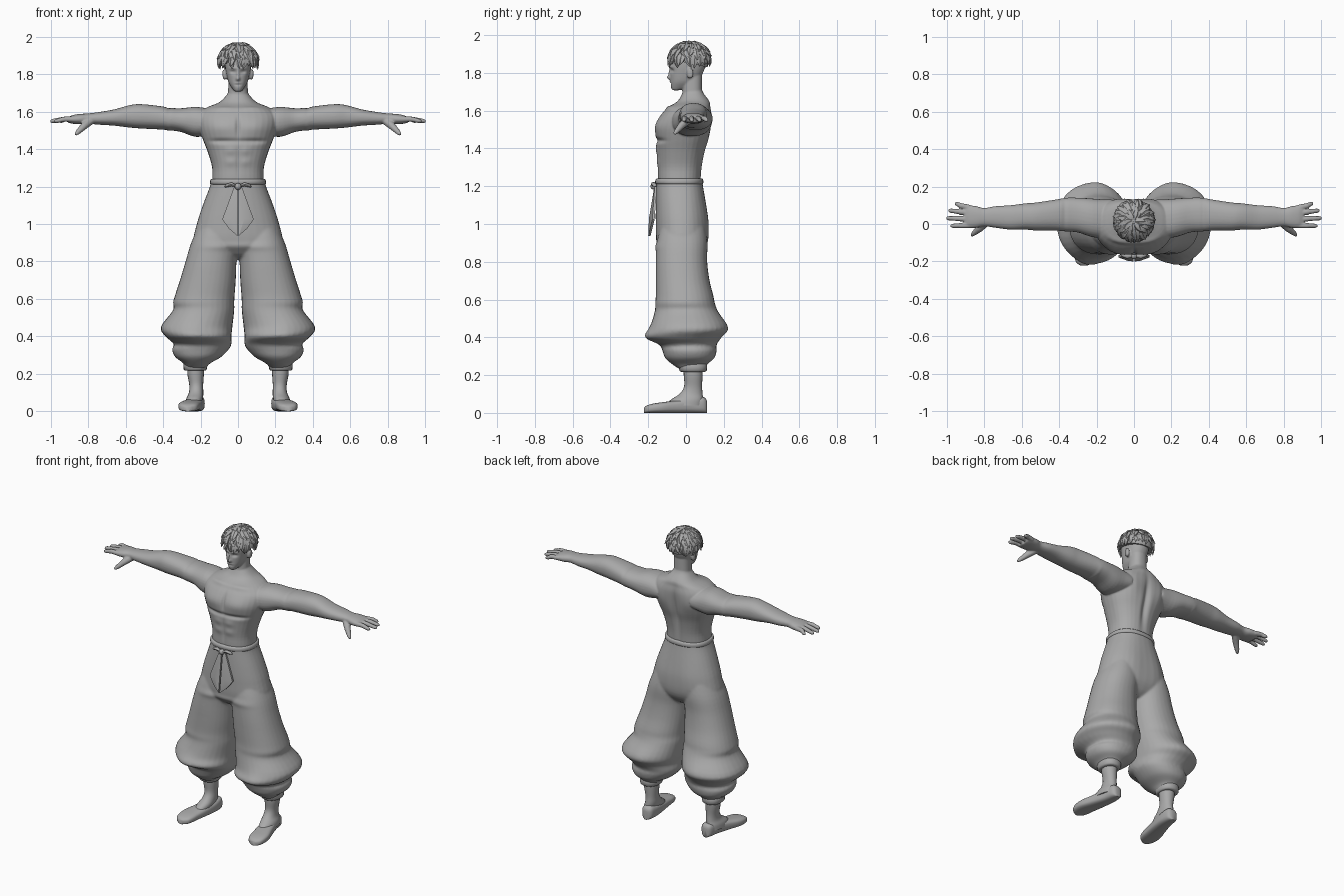
import bpy, bmesh, math, random
from mathutils import Vector

if "Cube" in bpy.data.objects:
    bpy.data.objects.remove(bpy.data.objects["Cube"])

random.seed(4)
grey = bpy.data.materials.new("plain grey")
grey.diffuse_color = (0.4, 0.4, 0.4, 1)
grey.use_nodes = True
grey.node_tree.nodes["Principled BSDF"].inputs["Base Color"].default_value = grey.diffuse_color


def add_object(name, bm, angle=50):
    bmesh.ops.recalc_face_normals(bm, faces=bm.faces)
    me = bpy.data.meshes.new(name)
    bm.to_mesh(me)
    bm.free()
    me.materials.append(grey)
    ob = bpy.data.objects.new(name, me)
    bpy.context.collection.objects.link(ob)
    bpy.ops.object.select_all(action='DESELECT')
    ob.select_set(True)
    bpy.context.view_layer.objects.active = ob
    bpy.ops.object.shade_smooth_by_angle(angle=math.radians(angle))
    return ob


def skin(bm, rings):
    loops = [[bm.verts.new(p) for p in r] for r in rings]
    n = len(loops[0])
    for a, b in zip(loops, loops[1:]):
        for i in range(n):
            bm.faces.new((a[i], a[(i + 1) % n], b[(i + 1) % n], b[i]))
    bm.faces.new(loops[0])
    bm.faces.new(loops[-1])


def smooth_rows(rows, steps):
    """Catmull-Rom interpolation of section rows."""
    rows = [Vector(r) for r in rows]
    out = []
    for i in range(len(rows) - 1):
        p0, p1, p2, p3 = rows[max(i - 1, 0)], rows[i], rows[i + 1], rows[min(i + 2, len(rows) - 1)]
        for k in range(steps):
            t = k / steps
            out.append(0.5 * (2 * p1 + (p2 - p0) * t + (2 * p0 - 5 * p1 + 4 * p2 - p3) * t * t
                              + (3 * p1 - p0 - 3 * p2 + p3) * t ** 3))
    return out + [rows[-1]]


def loft(bm, axis, rows, side=1, power=2.3, sides=32, steps=4):
    """Rows are (position, a0, a1, b0, b1): section bounds along an axis."""
    rings = []
    for t, a0, a1, b0, b1 in smooth_rows(rows, steps):
        ring = []
        for i in range(sides):
            w = 2 * math.pi * i / sides
            c, s = math.cos(w), math.sin(w)
            a = (a0 + a1) / 2 + (a1 - a0) / 2 * math.copysign(abs(c) ** (2 / power), c)
            b = (b0 + b1) / 2 + (b1 - b0) / 2 * math.copysign(abs(s) ** (2 / power), s)
            x, y, z = {'X': (t, a, b), 'Y': (a, t, b), 'Z': (a, b, t)}[axis]
            ring.append((side * x, y, z))
        rings.append(ring)
    skin(bm, rings)


def centred(rows):
    return [(z, -w, w, y0, y1) for z, w, y0, y1 in rows]


def tube(bm, points, radii, sides=8, flat=1.0, out=Vector((0, 0, 1))):
    """Tapered tube; flat squashes it along the out direction."""
    points = [Vector(p) for p in points]
    rings = []
    for i, (p, r) in enumerate(zip(points, radii)):
        d = (points[min(i + 1, len(points) - 1)] - points[max(i - 1, 0)]).normalized()
        u = d.cross(out).normalized()
        v = u.cross(d)
        rings.append([p + u * r * math.cos(2 * math.pi * k / sides)
                      + v * r * flat * math.sin(2 * math.pi * k / sides) for k in range(sides)])
    skin(bm, rings)


def fuse(ob, voxel, iterations):
    """Merge overlapping volumes into a single surface."""
    m = ob.modifiers.new("fuse", 'REMESH')
    m.mode, m.voxel_size, m.use_smooth_shade = 'VOXEL', voxel, True
    s = ob.modifiers.new("relax", 'SMOOTH')
    s.factor, s.iterations = 0.5, iterations
    me = bpy.data.meshes.new_from_object(ob.evaluated_get(bpy.context.evaluated_depsgraph_get()))
    ob.modifiers.clear()
    ob.data = me
    if not me.materials:
        me.materials.append(grey)


def sculpt(ob, strokes):
    """Soft pushes: centre, radius, offset; off-centre strokes are mirrored."""
    for c, r, push in strokes:
        for s in ((1, -1) if c[0] else (1,)):
            for v in ob.data.vertices:
                d = sum(((p - q) / k) ** 2 for p, q, k in zip(v.co, (s * c[0], c[1], c[2]), r))
                if d < 6:
                    v.co += Vector((s * push[0], push[1], push[2])) * math.exp(-d)


# Body: torso, neck, head, arms and hands
bm = bmesh.new()
loft(bm, 'Z', centred([
    (1.10, .13, -.13, .07), (1.22, .137, -.148, .078), (1.30, .138, -.15, .085),
    (1.38, .16, -.155, .10), (1.45, .187, -.16, .12), (1.52, .21, -.155, .13),
    (1.58, .21, -.13, .135), (1.62, .17, -.09, .13), (1.65, .10, -.045, .125),
    (1.69, .06, -.02, .095), (1.71, .05, -.015, .085)]))
loft(bm, 'Z', centred([(1.60, .06, -.03, .09), (1.68, .054, -.02, .085), (1.80, .05, -.02, .085)]))
loft(bm, 'Z', centred([
    (1.708, .018, -.072, -.035), (1.725, .032, -.08, .02), (1.755, .050, -.082, .06),
    (1.80, .062, -.084, .09), (1.85, .070, -.084, .105), (1.90, .068, -.075, .10),
    (1.94, .045, -.04, .075)]))
for s in (1, -1):
    loft(bm, 'X', [
        (.12, -.08, .12, 1.48, 1.61), (.22, -.07, .135, 1.465, 1.625), (.30, -.045, .14, 1.49, 1.618),
        (.36, -.04, .14, 1.50, 1.62), (.42, -.035, .13, 1.505, 1.63), (.52, -.035, .115, 1.51, 1.64),
        (.58, -.03, .11, 1.515, 1.634), (.66, -.03, .10, 1.525, 1.612), (.74, -.02, .095, 1.53, 1.598),
        (.80, -.012, .085, 1.535, 1.59), (.84, -.02, .095, 1.533, 1.588), (.88, -.022, .10, 1.535, 1.582),
        (.905, -.015, .10, 1.54, 1.572)], s)
    for base, tip, length in ((.088, .11, .957), (.058, .073, .992), (.025, .032, 1.003), (-.007, -.010, .98)):
        pts = [(s * x, base + (tip - base) * t, z) for x, t, z in
               ((.88, 0, 1.559), (.925, .45, 1.56), (length - .012, .9, 1.55), (length, 1, 1.547))]
        tube(bm, pts, (.016, .0145, .012, .007))
    tube(bm, [(s * .79, .01, 1.55), (s * .825, -.025, 1.52), (s * .855, -.05, 1.49), (s * .868, -.062, 1.477)],
         (.024, .02, .014, .008))
    loft(bm, 'X', [(.055, .005, .03, 1.775, 1.81), (.075, .005, .04, 1.77, 1.825),
                   (.082, .015, .035, 1.785, 1.82)], s, sides=12, steps=2)
body = add_object("body", bm)
fuse(body, .005, 3)
sculpt(body, [
    ((.09, -.14, 1.52), (.08, .06, .05), (0, -.013, 0)),      # chest
    ((.09, -.15, 1.442), (.09, .05, .013), (0, .012, 0)),     # chest crease
    ((0, -.16, 1.52), (.012, .05, .06), (0, .012, 0)),        # breastbone
    ((0, -.16, 1.32), (.010, .05, .09), (0, .006, 0)),        # belly line
    ((.04, -.15, 1.39), (.03, .05, .022), (0, -.005, 0)),     # belly muscles
    ((.04, -.15, 1.33), (.03, .05, .022), (0, -.005, 0)),
    ((0, .13, 1.42), (.02, .07, .15), (0, -.02, 0)),          # spine
    ((.11, .12, 1.52), (.06, .05, .07), (0, .012, 0)),        # shoulder blade
    ((.09, -.10, 1.615), (.08, .05, .012), (0, -.006, .006)), # collar bone
    ((.37, .05, 1.565), (.012, .10, .10), (0, 0, -.004)),     # arm crease
    ((.028, -.085, 1.812), (.018, .03, .010), (0, .011, 0)),  # eye socket
    ((.028, -.085, 1.832), (.022, .03, .006), (0, -.005, 0)), # brow
    ((0, -.085, 1.80), (.007, .03, .025), (0, -.010, 0)),     # nose bridge
    ((0, -.085, 1.775), (.010, .03, .011), (0, -.017, 0)),    # nose tip
    ((0, -.085, 1.751), (.016, .02, .005), (0, -.005, 0)),    # lips
    ((0, -.085, 1.744), (.018, .02, .004), (0, .005, 0))])    # mouth

# Baggy trousers
bm = bmesh.new()
loft(bm, 'Z', centred([
    (1.235, .143, -.156, .085), (1.2, .15, -.158, .09), (1.1, .188, -.16, .105), (1.0, .22, -.16, .115),
    (.9, .235, -.155, .112), (.84, .16, -.12, .08), (.81, .06, -.06, .04)]))
for s in (1, -1):
    loft(bm, 'Z', [
        (1.0, .03, .205, -.13, .09), (.90, 0, .25, -.155, .11), (.80, .008, .28, -.16, .112),
        (.70, .012, .31, -.16, .125), (.62, .018, .336, -.16, .145), (.58, .02, .347, -.163, .153),
        (.54, .02, .347, -.165, .168), (.45, .03, .412, -.19, .215), (.40, .035, .387, -.208, .185),
        (.36, .035, .343, -.14, .162), (.33, .05, .352, -.125, .162), (.29, .09, .335, -.11, .15),
        (.255, .15, .29, -.07, .11), (.23, .17, .28, -.03, .10)], s, 2.2)
trousers = add_object("trousers", bm)
fuse(trousers, .008, 3)
sculpt(trousers, [
    ((.08, -.16, .88), (.12, .05, .02), (0, -.006, 0)),       # crotch folds
    ((.10, .12, 1.0), (.09, .06, .12), (0, .008, 0)),         # seat
    ((.25, -.19, .41), (.06, .06, .05), (0, -.012, 0)),       # front puff
    ((.20, .20, .45), (.07, .06, .05), (0, .010, 0))])        # back puff

# Belt band, knot and hanging sash tails
bm = bmesh.new()
loft(bm, 'Z', centred([(1.212, .146, -.158, .088), (1.218, .15, -.163, .092),
                       (1.234, .148, -.162, .091), (1.24, .143, -.156, .086)]), steps=2)
add_object("belt", bm)
bm = bmesh.new()
bmesh.ops.create_uvsphere(bm, u_segments=12, v_segments=8, radius=.018)
bmesh.ops.translate(bm, verts=bm.verts, vec=(0, -.17, 1.2))
for s in (1, -1):
    tube(bm, [(s * .005, -.17, 1.2), (s * .035, -.172, 1.212), (s * .06, -.165, 1.205), (s * .07, -.16, 1.198)],
         (.006, .013, .011, .004), flat=.8)
add_object("belt_knot", bm)
for s, name in ((1, "left_sash_tail"), (-1, "right_sash_tail")):
    bm = bmesh.new()
    outline = [(.004, -.168, 1.195), (.022, -.166, 1.195), (.084, -.178, 1.025), (.048, -.19, .975), (.004, -.2, .937)]
    ridge = (.035, -.196, 1.03)
    front = [bm.verts.new((s * x, y, z)) for x, y, z in outline]
    back = [bm.verts.new((s * x, y + .012, z)) for x, y, z in outline]
    peak = bm.verts.new((s * ridge[0], ridge[1], ridge[2]))
    for i in range(5):
        j = (i + 1) % 5
        bm.faces.new((front[i], front[j], peak))
        bm.faces.new((front[i], back[i], back[j], front[j]))
    bm.faces.new(back)
    add_object(name, bm, 25)

# Cuffs, ankles and slippers
for s, side in ((1, "left"), (-1, "right")):
    bm = bmesh.new()
    loft(bm, 'Z', [(.265, .17, .285, -.04, .105), (.255, .163, .292, -.04, .112), (.225, .167, .29, -.035, .11),
                   (.217, .175, .28, -.025, .10)], s, steps=2, sides=20)
    add_object(side + "_cuff", bm, 40)
    bm = bmesh.new()
    loft(bm, 'Z', [(.26, .18, .27, -.015, .09), (.20, .182, .27, -.012, .088), (.14, .186, .26, -.01, .085),
                   (.10, .185, .262, -.035, .088), (.07, .187, .275, -.08, .09), (.04, .195, .28, -.11, .085)],
         s, 2.1, 20)
    add_object(side + "_ankle", bm)
    bm = bmesh.new()
    loft(bm, 'Y', [(-.222, .25, .285, 0, .028), (-.205, .222, .308, 0, .04), (-.17, .208, .318, 0, .05),
                   (-.12, .20, .315, 0, .057), (-.05, .188, .292, 0, .066), (.03, .178, .268, 0, .078),
                   (.085, .18, .258, 0, .085), (.105, .19, .248, 0, .075), (.112, .205, .235, 0, .06)],
         s, 3, 28)
    add_object(side + "_slipper", bm)

# Hair: scalp cap plus layered pointed locks
bm = bmesh.new()
centre = Vector((0, .018, 1.865))


def scalp(theta, phi, k):
    return centre + Vector((.098 * math.sin(theta) * math.sin(phi), -.103 * math.sin(theta) * math.cos(phi),
                            .094 * math.cos(theta))) * k


rings = []
for t in range(1, 11):
    ring = []
    for i in range(24):
        phi = 2 * math.pi * i / 24
        ring.append(scalp((1.5 + .45 * (1 - math.cos(phi)) / 2) * t / 10, phi, 1.0))
    rings.append(ring)
skin(bm, rings)
add_object("hair_cap", bm)
bm = bmesh.new()
for start, length, count, flare in ((.05, .65, 11, 1.14), (.35, .75, 18, 1.17), (.75, .75, 26, 1.17), (1.15, .75, 30, 1.13)):
    for i in range(count):
        phi = 2 * math.pi * (i + random.uniform(-.3, .3)) / count
        end = start + length * random.uniform(.8, 1.12)
        end = min(end, 2.15 + .2 * (1 - math.cos(phi)) / 2)
        twist = random.uniform(-.22, .22)
        k = flare * random.uniform(.96, 1.04)
        pts = [scalp(start + (end - start) * t, phi + twist * t * t, 1 + (k - 1) * r)
               for t, r in ((0, 0), (.35, .35), (.7, .55), (1, 1))]
        out = Vector((math.sin(phi), -math.cos(phi), .6)).normalized()
        tube(bm, pts, (.010, .019, .014, .001), 5, .5, out)
add_object("hair_locks", bm, 35)
